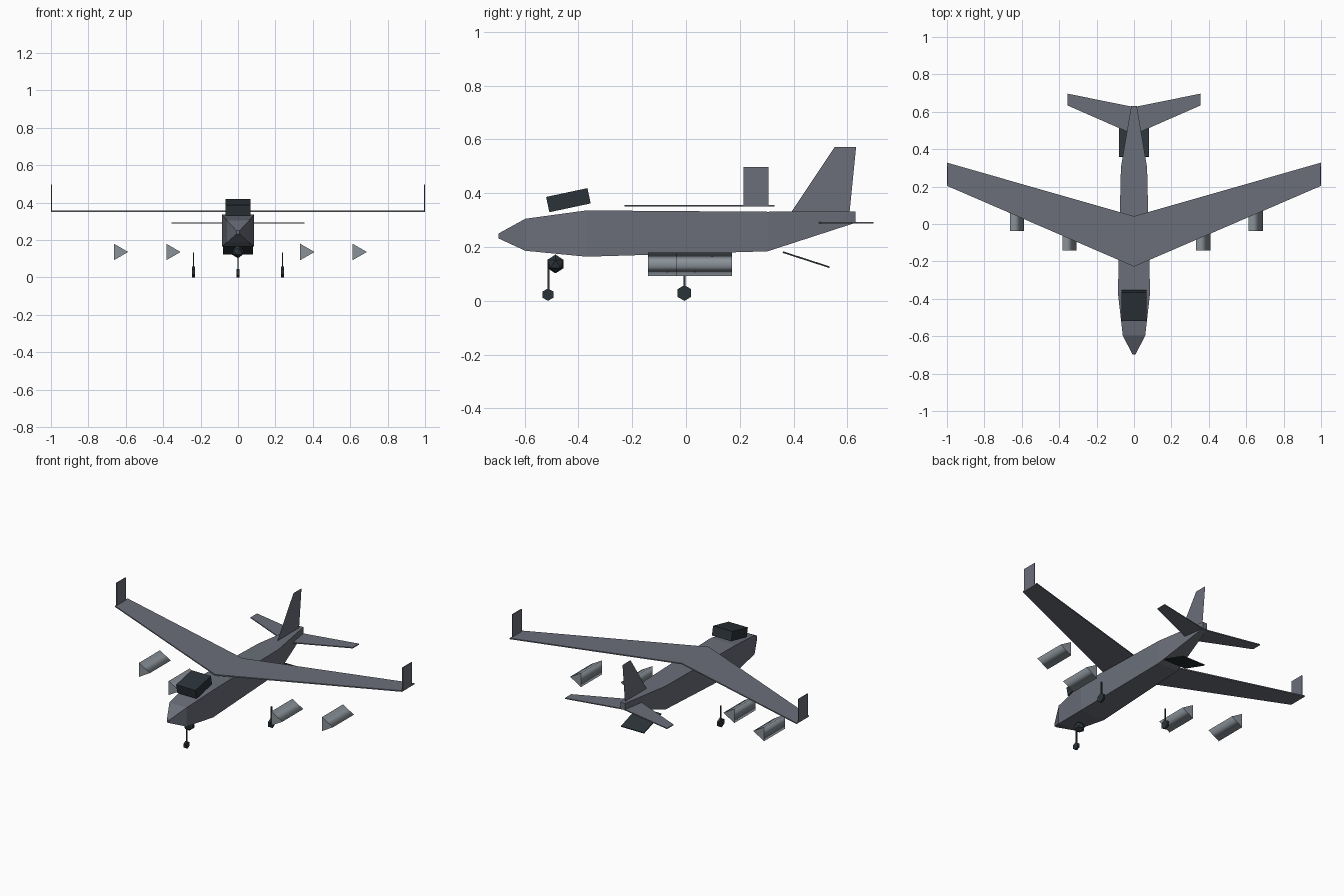
import bpy, bmesh, math
from mathutils import Vector, Matrix

cube = bpy.data.objects.get("Cube")
if cube:
    bpy.data.objects.remove(cube, do_unlink=True)


def material(name, rgb):
    m = bpy.data.materials.new(name)
    m.use_nodes = True
    m.diffuse_color = (*rgb, 1)
    m.node_tree.nodes["Principled BSDF"].inputs["Base Color"].default_value = (*rgb, 1)
    return m


GREY = material("airframe grey", (0.145, 0.157, 0.19))
LIGHT = material("engine grey", (0.25, 0.285, 0.315))
DARK = material("dark slate", (0.024, 0.033, 0.04))


def finish(name, bm, mat):
    bmesh.ops.recalc_face_normals(bm, faces=bm.faces)
    mesh = bpy.data.meshes.new(name)
    bm.to_mesh(mesh)
    bm.free()
    mesh.materials.append(mat)
    obj = bpy.data.objects.new(name, mesh)
    bpy.context.collection.objects.link(obj)
    return obj


def extrude(name, outline, offset, mat):
    """Flat outline pushed along an offset to make a solid plate or prism."""
    bm = bmesh.new()
    face = bm.faces.new([bm.verts.new(p) for p in outline])
    if offset:
        grown = bmesh.ops.extrude_face_region(bm, geom=[face], use_keep_orig=True)
        verts = [g for g in grown["geom"] if isinstance(g, bmesh.types.BMVert)]
        bmesh.ops.translate(bm, verts=verts, vec=offset)
    return finish(name, bm, mat)


def box(name, centre, size, mat, tilt=0):
    bm = bmesh.new()
    m = Matrix.Translation(centre) @ Matrix.Rotation(tilt, 4, "X") @ Matrix.Diagonal((*size, 1))
    bmesh.ops.create_cube(bm, size=1, matrix=m)
    return finish(name, bm, mat)


def polygon_xz(x, y, z, r, sides):
    """Ring around the y axis with its first corner towards +x."""
    steps = [math.tau * i / sides for i in range(sides)]
    return [(x + r * math.cos(a), y, z + r * math.sin(a)) for a in steps]


def wheel(name, x, y, r, width):
    steps = [math.tau * i / 6 for i in range(6)]
    ring = [(x - width / 2, y + r * math.sin(a), r + r * math.cos(a)) for a in steps]
    extrude(name, ring, (width, 0, 0), DARK)


def swept(name, half, root, tip, z, thick):
    """Swept surface spanning both sides: root and tip are (front, rear)."""
    outline = [(0, root[0], z), (half, tip[0], z), (half, tip[1], z),
               (0, root[1], z), (-half, tip[1], z), (-half, tip[0], z)]
    extrude(name, outline, (0, 0, thick), GREY)


# Fuselage: rectangular sections of (y, half width, bottom, top)
sections = [(-0.697, 0.008, 0.232, 0.25), (-0.597, 0.06, 0.186, 0.305),
            (-0.37, 0.086, 0.164, 0.336), (0.303, 0.07, 0.184, 0.331),
            (0.63, 0.015, 0.29, 0.332)]
bm = bmesh.new()
rings = [[bm.verts.new(p) for p in ((-w, y, b), (w, y, b), (w, y, t), (-w, y, t))]
         for y, w, b, t in sections]
for a, b in zip(rings, rings[1:]):
    for i in range(4):
        j = (i + 1) % 4
        bm.faces.new((a[i], a[j], b[j], b[i]))
bm.faces.new(rings[0])
bm.faces.new(rings[-1])
finish("fuselage", bm, GREY)

# Lifting surfaces
swept("main_wing", 1.0, (-0.228, 0.042), (0.204, 0.328), 0.35, 0.007)
swept("tailplane", 0.356, (0.478, 0.625), (0.634, 0.697), 0.287, 0.006)
extrude("tail_fin", [(0, 0.392, 0.331), (0, 0.608, 0.331), (0, 0.632, 0.571),
                     (0, 0.552, 0.571)], None, GREY)

# Cockpit block, chin sensor and loading ramp
box("cockpit", (0, -0.437, 0.374), (0.135, 0.157, 0.058), DARK, math.radians(12))
bm = bmesh.new()
bmesh.ops.create_icosphere(bm, subdivisions=1, radius=0.035,
                           matrix=Matrix.Translation((0, -0.485, 0.137)))
finish("chin_sensor", bm, DARK)
front, rear = Vector((0, 0.36, 0.181)), Vector((0, 0.533, 0.125))
slope = rear - front
box("loading_ramp", (front + rear) / 2, (0.16, slope.length, 0.006), DARK,
    math.atan2(slope.z, slope.y))

# Paired parts
for side, s in (("left", 1), ("right", -1)):
    box(f"{side}_winglet", (s * 0.997, 0.26, 0.427), (0.006, 0.093, 0.142), GREY)
    box(f"{side}_main_strut", (s * 0.238, -0.006, 0.082), (0.007, 0.007, 0.104), DARK)
    wheel(f"{side}_main_wheel", s * 0.238, -0.006, 0.029, 0.014)
    for place, x, y in (("inner", 0.358, -0.142), ("outer", 0.638, -0.038)):
        engine = extrude(f"{side}_{place}_engine", polygon_xz(s * x, y, 0.136, 0.051, 3),
                         (0, 0.208, 0), LIGHT)
        # Rounded sides, flat end caps
        for face in engine.data.polygons:
            face.use_smooth = len(face.vertices) == 4

# Nose gear
box("nose_strut", (0, -0.511, 0.085), (0.007, 0.007, 0.11), DARK)
wheel("nose_wheel", 0, -0.513, 0.023, 0.014)
